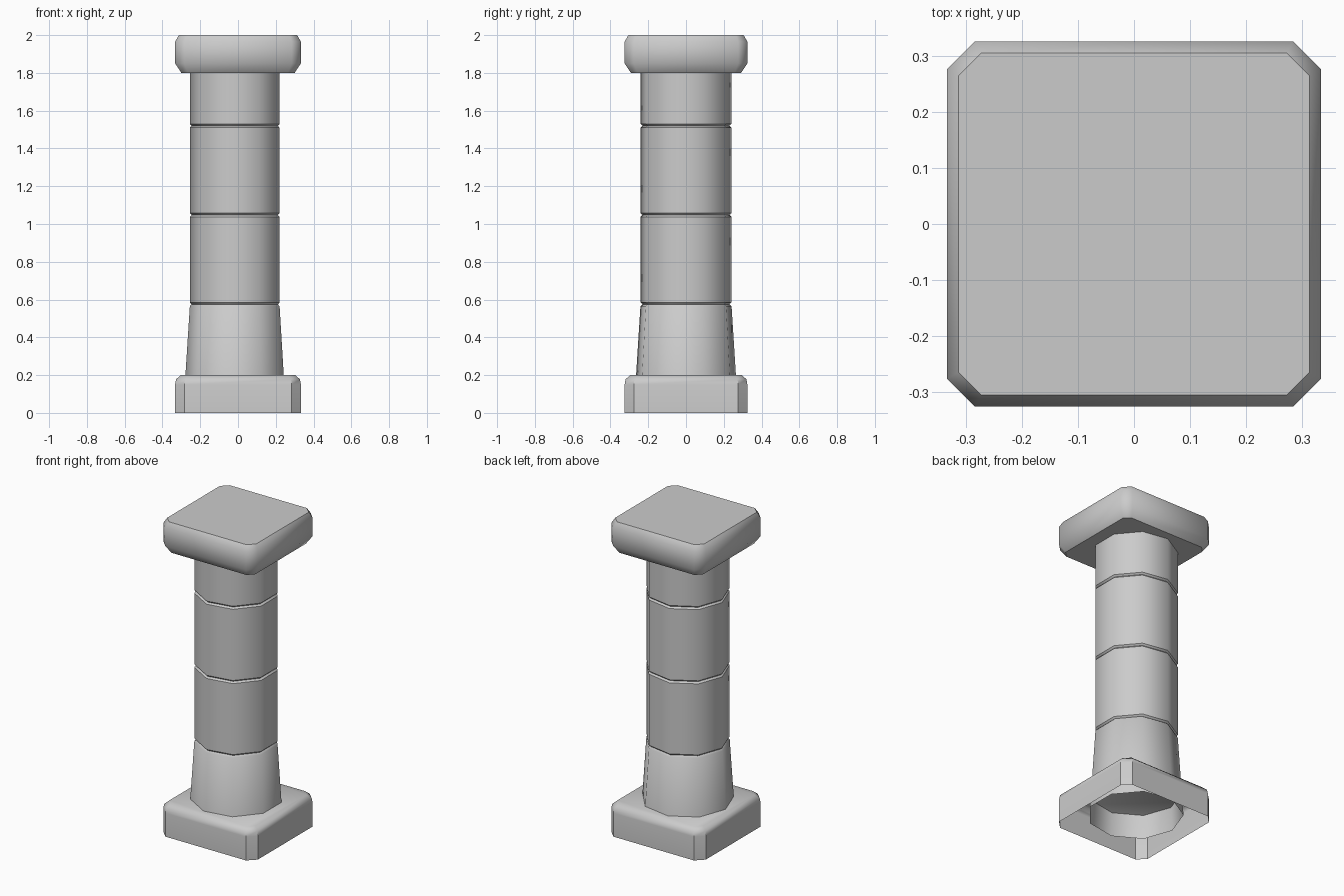
import bpy, bmesh
from math import radians, cos, sin, pi

if "Cube" in bpy.data.objects:
    bpy.data.objects.remove(bpy.data.objects["Cube"])


def loft(name, rings, cap_bottom, cap_top, angle):
    """Skin a stack of equal-length rings into one smooth-by-angle object."""
    bm = bmesh.new()
    loops = [[bm.verts.new(p) for p in ring] for ring in rings]
    n = len(loops[0])
    for a, b in zip(loops, loops[1:]):
        for i in range(n):
            j = (i + 1) % n
            bm.faces.new((a[i], a[j], b[j], b[i]))
    if cap_bottom:
        bm.faces.new(loops[0][::-1])
    if cap_top:
        bm.faces.new(loops[-1])
    mesh = bpy.data.meshes.new(name)
    bm.to_mesh(mesh)
    bm.free()
    ob = bpy.data.objects.new(name, mesh)
    bpy.context.collection.objects.link(ob)
    bpy.ops.object.select_all(action='DESELECT')
    ob.select_set(True)
    bpy.context.view_layer.objects.active = ob
    bpy.ops.object.shade_smooth_by_angle(angle=radians(angle))
    return ob


def slab_ring(inset, z, hx=0.333, hy=0.325, c=0.049):
    """Rectangle with cut corners, counter-clockwise."""
    x, y = hx - inset, hy - inset
    c = c - inset * 0.4
    return [(x, -y + c, z), (x, y - c, z), (x - c, y, z), (-x + c, y, z),
            (-x, y - c, z), (-x, -y + c, z), (-x + c, -y, z), (x - c, -y, z)]


def shaft_ring(r, z, sides=9, cx=-0.01):
    """Nine-sided ring with one corner pointing to -x."""
    return [(cx + r * cos(pi + 2 * pi * i / sides),
             r * sin(pi + 2 * pi * i / sides), z) for i in range(sides)]


# Plinth: hollow underneath, rounded top edge
loft("plinth", [slab_ring(i, z) for i, z in
                [(0, 0), (0, 0.15), (0.005, 0.178), (0.03, 0.2)]],
     False, True, 42)

# Capital slab: chamfered underside, rounded top edge
loft("capital", [slab_ring(i, z) for i, z in
                 [(0.033, 1.8), (0, 1.85), (0, 1.965), (0.02, 2.0)]],
     True, True, 50)

# Shaft: flared foot, then straight drums separated by V grooves
R, G = 0.245, 0.01
profile = [(0.278, 0.05)]
for z in (0.575, 1.047, 1.52):
    profile += [(R, z - 0.01), (R - G, z), (R, z + 0.01)]
profile.append((R, 1.82))
loft("shaft", [shaft_ring(r, z) for r, z in profile], False, False, 42)
